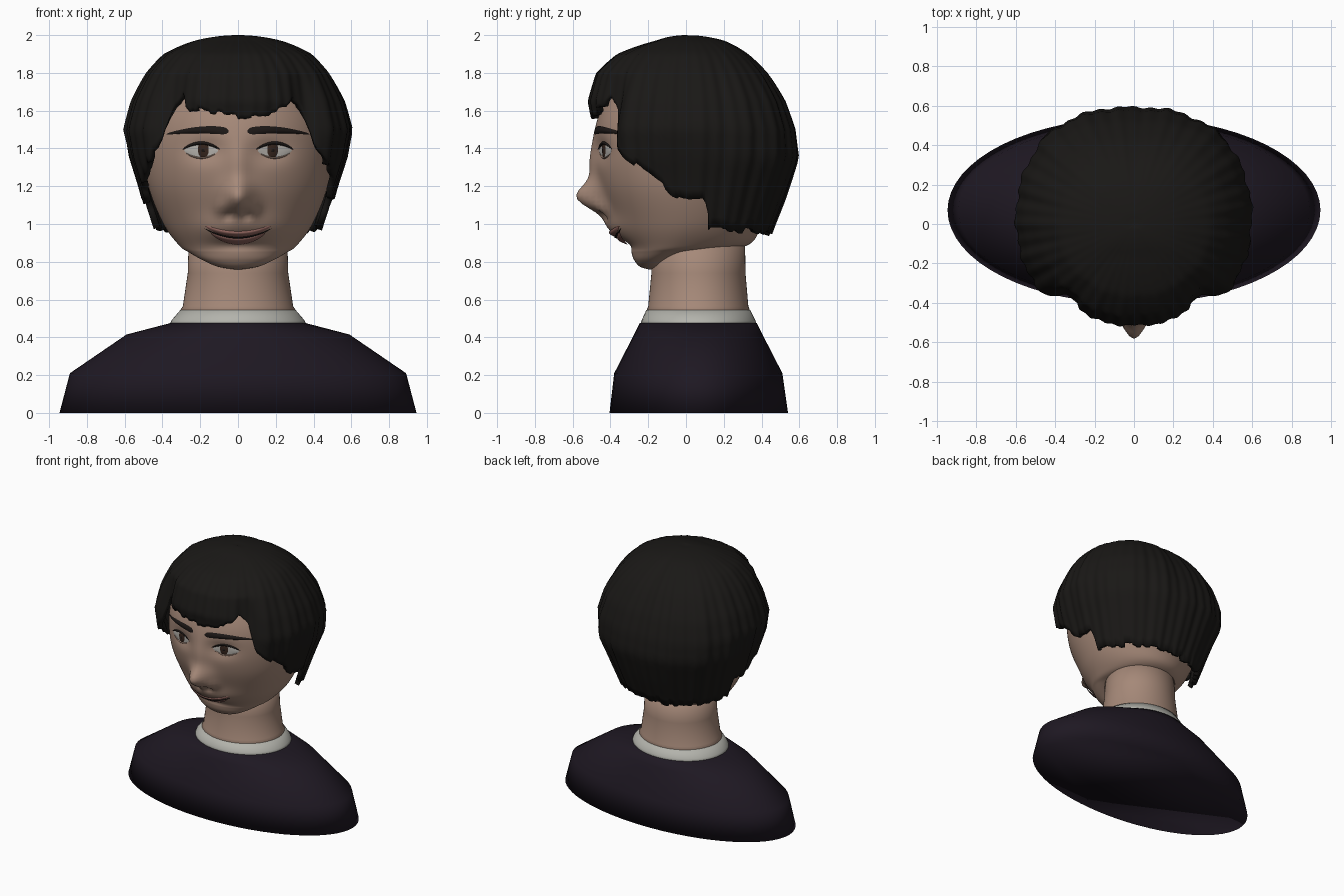
import bpy, math, random
from mathutils import Vector
from mathutils.bvhtree import BVHTree

if "Cube" in bpy.data.objects:
    bpy.data.objects.remove(bpy.data.objects["Cube"])

random.seed(4)


def material(name, rgb):
    m = bpy.data.materials.new(name)
    m.diffuse_color = (*rgb, 1)
    m.use_nodes = True
    m.node_tree.nodes["Principled BSDF"].inputs["Base Color"].default_value = m.diffuse_color
    return m


SKIN = material("skin", (0.38, 0.25, 0.19))
HAIR = material("hair", (0.010, 0.009, 0.008))
CLOTH = material("cloth", (0.013, 0.009, 0.016))
COLLAR = material("collar", (0.45, 0.45, 0.41))
LIP = material("lip", (0.30, 0.14, 0.12))
WHITE = material("eye_white", (0.45, 0.43, 0.40))
IRIS = material("iris", (0.035, 0.018, 0.012))
DARK = material("dark", (0.012, 0.009, 0.008))


def make(name, verts, faces, mat):
    me = bpy.data.meshes.new(name)
    me.from_pydata(verts, [], faces)
    me.materials.append(mat)
    me.polygons.foreach_set("use_smooth", [True] * len(me.polygons))
    ob = bpy.data.objects.new(name, me)
    bpy.context.collection.objects.link(ob)
    return ob


def interp(keys, vals, t):
    if t <= keys[0]:
        return vals[0]
    for k in range(len(keys) - 1):
        if t <= keys[k + 1]:
            f = (t - keys[k]) / (keys[k + 1] - keys[k])
            return vals[k] + (vals[k + 1] - vals[k]) * f
    return vals[-1]


def catmull(rows, n):
    """Smoothly resample a table of ring rows, n steps per interval."""
    out = []
    for k in range(len(rows) - 1):
        a, b, c, d = (rows[min(max(k + o, 0), len(rows) - 1)] for o in (-1, 0, 1, 2))
        for s in range(n):
            t = s / n
            out.append([0.5 * (2 * q + (r - p) * t + (2 * p - 5 * q + 4 * r - w) * t * t
                        + (3 * q - p - 3 * r + w) * t ** 3) for p, q, r, w in zip(a, b, c, d)])
    return out + [list(rows[-1])]


def loft(name, rings, segs, mat, bump=None):
    """Rings of (z, half width, front y, back y, centre y), bottom to top."""
    verts, faces = [], []
    for z, w, yf, yb, c in rings:
        for i in range(segs):
            a = 2 * math.pi * i / segs
            x, k = w * math.sin(a), math.cos(a)
            y = c + k * (yf - c) if k > 0 else c - k * (yb - c)
            if bump and k > 0:
                y += bump(x, z) * min(1, k * 2)
            verts.append((x, y, z))
    for j in range(len(rings) - 1):
        for i in range(segs):
            n = (i + 1) % segs
            faces.append((j * segs + i, j * segs + n, (j + 1) * segs + n, (j + 1) * segs + i))
    faces.append(tuple(reversed(range(segs))))
    faces.append(tuple(range((len(rings) - 1) * segs, len(rings) * segs)))
    return make(name, verts, faces, mat)


# Shoulders, collar and neck
loft("torso", [(0, .945, -.405, .54, .07), (.21, .89, -.38, .51, .07),
               (.415, .59, -.275, .405, .07), (.475, .36, -.245, .375, .07)], 64, CLOTH)
loft("collar_band", [(.46, .366, -.245, .378, .066), (.49, .352, -.235, .367, .066),
                     (.545, .305, -.21, .34, .066)], 64, COLLAR)
loft("neck", [(.50, .335, -.225, .355, .066), (.565, .292, -.2, .33, .066),
              (.74, .266, -.183, .315, .066), (.95, .26, -.18, .312, .066)], 64, SKIN)


# Head with nose, mouth and eye sockets shaped into the front
def g(x, z, cx, cz, sx, sz):
    return math.exp(-((x - cx) / sx) ** 2 - ((z - cz) / sz) ** 2)


def face_bump(x, z):
    ax = abs(x)
    return (-.14 * g(x, z, 0, 1.135, .08, .085)          # nose tip
            - .03 * g(x, z, 0, 1.30, .06, .13)           # bridge
            - .03 * g(ax, z, .085, 1.085, .035, .04)     # nostril wings
            + .03 * g(ax, z, .045, 1.045, .025, .02)     # nostrils
            - .05 * g(x, z, 0, .98, .18, .07)            # muzzle
            + .02 * g(x, z, 0, .89, .13, .03)            # under the lip
            + .03 * g(ax, z, .17, 1.39, .10, .06))       # eye sockets


head_rows = [(.76, .02, -.20, -.16, -.18), (.775, .11, -.245, -.12, -.18),
             (.81, .19, -.275, -.06, -.16), (.85, .26, -.29, .05, -.10),
             (.885, .31, -.305, .32, -.04), (1.0, .395, -.37, .40, 0),
             (1.2, .475, -.455, .47, 0), (1.4, .495, -.487, .50, 0),
             (1.58, .465, -.46, .49, 0), (1.76, .36, -.36, .40, 0),
             (1.88, .21, -.20, .24, 0), (1.92, .02, -.02, .03, 0)]
head = loft("head", catmull(head_rows, 9), 132, SKIN, face_bump)
bvh = BVHTree.FromPolygons([v.co for v in head.data.vertices],
                           [tuple(p.vertices) for p in head.data.polygons])


def patch(name, cx, cz, hw, hh, mat, off, bend=0, tilt=0, taper=0, side=1, power=.5, n=24, m=6):
    """Thin feature laid on the face: a bent, tapered oval with a slight dome."""
    verts, faces = [], []
    for j in range(m + 1):
        v = 2 * j / m - 1
        for i in range(n + 1):
            u = -.999 + 1.998 * i / n
            x = side * cx + hw * u
            z = (cz + bend * u * u + tilt * u * side
                 + hh * v * (1 - taper * u * side) * (1 - u * u) ** power)
            hit = bvh.ray_cast(Vector((x, -2, z)), Vector((0, 1, 0)))[0]
            edge = (1 - u * u) * (1 - v * v)
            verts.append((x, (hit.y if hit else 0) - off * (.35 + .65 * edge), z))
    for j in range(m):
        for i in range(n):
            a = j * (n + 1) + i
            faces.append((a, a + 1, a + n + 2, a + n + 1))
    return make(name, verts, faces, mat)


# Eyes and brows, both sides
for s, label in ((-1, "left"), (1, "right")):
    patch(label + "_eye", .195, 1.388, .09, .036, WHITE, .012, side=s, power=.7)
    patch(label + "_iris", .185, 1.39, .037, .036, IRIS, .018, side=s)
    patch(label + "_pupil", .185, 1.39, .016, .016, DARK, .021, side=s)
    patch(label + "_upper_lid", .195, 1.428, .10, .009, DARK, .016, side=s, bend=-.034)
    patch(label + "_lower_lid", .195, 1.350, .08, .005, SKIN, .014, side=s, bend=.025)
    patch(label + "_brow", .215, 1.497, .165, .017, DARK, .014, side=s, bend=-.014,
          tilt=-.008, taper=.6, power=.25)

# Smiling mouth
patch("upper_lip", 0, .945, .175, .016, LIP, .022, bend=.045)
patch("lower_lip", 0, .908, .145, .018, LIP, .028, bend=.045)
patch("mouth_line", 0, .927, .18, .005, DARK, .024, bend=.05)

# Hair shell: radius by height at several angles (0 front, 180 back)
levels = [math.sqrt(2 - z) for z in (2, 1.97, 1.9, 1.8, 1.65, 1.5, 1.35, 1.2, 1.1, .95)]
angles = [0, 25, 40, 47, 54, 90, 135, 180]
radii = [(0, .16, .36, .47, .515, .49, .47, .47, .47, .47),
         (0, .17, .37, .48, .525, .50, .48, .47, .47, .47),
         (0, .19, .37, .465, .49, .50, .50, .49, .47, .45),
         (0, .20, .375, .47, .50, .535, .54, .50, .48, .45),
         (0, .21, .38, .48, .55, .59, .57, .52, .49, .45),
         (0, .23, .39, .48, .56, .60, .565, .52, .495, .45),
         (0, .23, .37, .48, .58, .63, .635, .57, .53, .47),
         (0, .20, .32, .42, .515, .57, .592, .545, .51, .45)]
hem_a = [0, 20, 30, 37, 44, 48, 61, 76, 82, 92, 103, 105, 150, 180]
hem_z = [1.565, 1.59, 1.61, 1.68, 1.60, 1.42, 1.31, 1.21, 1.15, 1.12, 1.12, .98, .95, .96]

COLS, ROWS = 264, 36
jag = [random.uniform(-.018, .018) for _ in range(COLS // 3)]
verts, faces = [(0, 0, 1.995)], []
for i in range(COLS):
    th = 2 * math.pi * i / COLS
    deg = math.degrees(th)
    deg = min(deg, 360 - deg)
    depth = math.sqrt(2 - interp(hem_a, hem_z, deg) - jag[i // 3])
    for j in range(1, ROWS + 1):
        s = j / ROWS
        u = s * depth
        r = interp(angles, [interp(levels, row, u) for row in radii], deg)
        r *= 1 + min(1, s * 2) * (.007 * math.cos(44 * th) + .008 * math.cos(17 * th + 3 * s))
        verts.append((r * math.sin(th), -r * math.cos(th), 2 - u * u))
for i in range(COLS):
    a, b = 1 + i * ROWS, 1 + (i + 1) % COLS * ROWS
    faces.append((0, a, b))
    for j in range(ROWS - 1):
        faces.append((a + j, a + j + 1, b + j + 1, b + j))
hair = make("hair", verts, faces, HAIR)
shell = hair.modifiers.new("thickness", "SOLIDIFY")
shell.thickness, shell.offset = .035, -1
